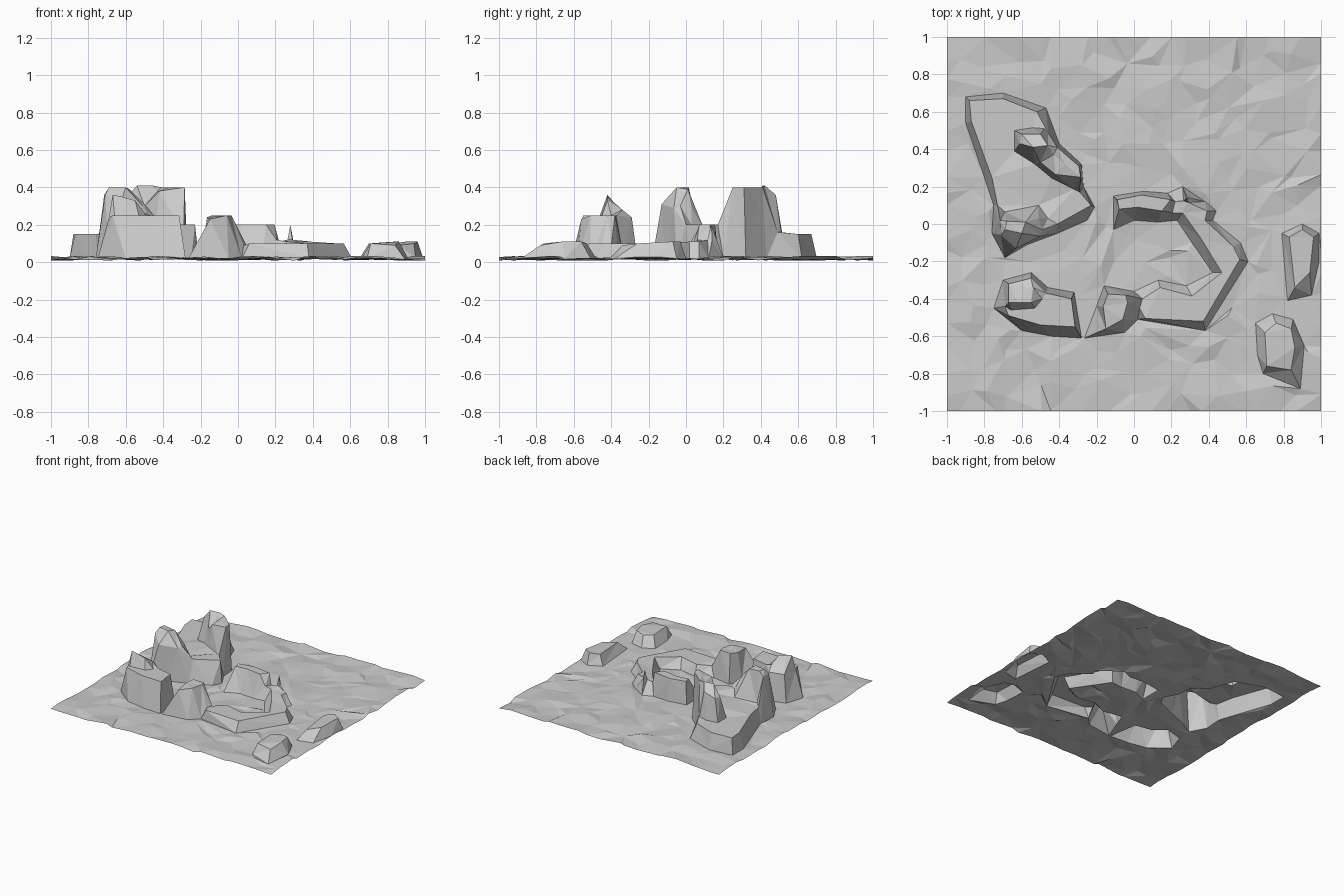
import bpy, random
from mathutils import Vector
from mathutils.geometry import delaunay_2d_cdt

random.seed(7)
pts, zs, edges, bases = [], [], [], {}


def add(x, y, z):
    pts.append(Vector((x, y)))
    zs.append(z)
    return len(pts) - 1


def line(loop, closed=True):
    """Crease line through (x, y, z) points."""
    ids = [add(*p) for p in loop]
    edges.extend(zip(ids, ids[1:] + ids[:1]) if closed else zip(ids, ids[1:]))


def rock(name, base, rim, *creases):
    """Footprint on the ground, upper rim, then extra summit creases."""
    bases[name] = base
    line([(x, y, 0.02) for x, y in base])
    line(rim)
    for c in creases:
        line(c, False)


def inside(x, y, poly):
    hit = False
    for (ax, ay), (bx, by) in zip(poly, poly[1:] + poly[:1]):
        if (ay > y) != (by > y) and x < ax + (y - ay) / (by - ay) * (bx - ax):
            hit = not hit
    return hit


# Long ridge with a low back shelf and three tall peaks
rock("tall_ridge",
     [(-.90, .68), (-.70, .70), (-.47, .62), (-.40, .43), (-.28, .32), (-.27, .20),
      (-.21, .09), (-.25, .02), (-.41, -.05), (-.57, -.11), (-.69, -.18), (-.76, -.05),
      (-.75, .10), (-.80, .25), (-.90, .54)],
     [(-.88, .66, .15), (-.70, .67, .15), (-.52, .60, .15), (-.46, .49, .16),
      (-.41, .41, .40), (-.295, .31, .40), (-.285, .25, .40), (-.29, .17, .20),
      (-.23, .10, .20), (-.41, 0, .20), (-.50, -.065, .29), (-.63, -.13, .31),
      (-.71, -.06, .36), (-.715, .02, .36), (-.73, .10, .15), (-.76, .25, .15), (-.87, .55, .15)],
     # back peak: foot and summit
     [(-.48, .51, .16), (-.54, .515, .15), (-.64, .50, .15), (-.64, .39, .15),
      (-.53, .32, .18), (-.44, .245, .20), (-.32, .185, .20)],
     [(-.61, .43, .33), (-.54, .41, .41), (-.46, .42, .41), (-.50, .48, .36), (-.60, .48, .33)],
     # middle peak summit
     [(-.50, .33, .30), (-.43, .37, .38), (-.37, .32, .40), (-.42, .265, .38)],
     # front peak: summit, ledge and foot
     [(-.69, -.03, .40), (-.60, -.05, .40), (-.58, .01, .39), (-.68, .015, .40)],
     [(-.49, -.03, .30), (-.51, .03, .29)],
     [(-.69, .065, .16), (-.51, .10, .17), (-.46, .03, .20)])

# Block at the front left with a pointed top
rock("front_block",
     [(-.75, -.45), (-.70, -.30), (-.55, -.26), (-.46, -.34), (-.32, -.365),
      (-.28, -.61), (-.44, -.60), (-.60, -.57)],
     [(-.69, -.44, .24), (-.67, -.32, .24), (-.55, -.29, .24), (-.47, -.37, .25),
      (-.335, -.40, .25), (-.315, -.55, .25), (-.50, -.54, .25), (-.67, -.49, .25)],
     [(-.67, -.42, .36), (-.62, -.42, .35), (-.55, -.42, .33), (-.54, -.34, .28)],
     [(-.66, -.46, .25), (-.53, -.45, .25), (-.49, -.40, .25)])

# Curved wall: tower, low arc and the raised inner end
rock("curved_wall",
     [(-.265, -.61), (-.05, -.58), (.02, -.51), (.38, -.57), (.61, -.20), (.57, -.10),
      (.42, .02), (.44, .07), (.38, .12), (.26, .20), (.18, .165), (.05, .175), (-.11, .15),
      (-.11, -.03), (0, .02), (.13, .01), (.19, -.14), (.23, .02), (.31, -.10), (.42, -.26),
      (.28, -.33), (.13, -.30), (0, -.36), (-.16, -.33), (-.20, -.44)],
     [(-.15, -.56, .23), (-.06, -.51, .25), (-.035, -.42, .25), (.03, -.45, .09), (.06, -.505, .10),
      (.37, -.52, .10), (.565, -.19, .10), (.53, -.12, .10), (.38, .02, .11), (.39, .07, .11),
      (.29, .115, .12), (.22, .12, .11), (.195, .13, .20), (.04, .155, .20), (-.09, .13, .20),
      (-.08, .08, .20), (.02, .09, .20), (.15, .07, .20), (.205, .06, .12), (.26, .06, .11),
      (.36, -.08, .10), (.47, -.26, .10), (.31, -.385, .10), (.14, -.34, .10), (.045, -.40, .09),
      (-.045, -.38, .25), (-.14, -.375, .25), (-.165, -.44, .24)],
     # thin spike
     [(.265, .125, .12), (.28, .135, .20), (.295, .14, .12)])

# Two low boulders on the right
rock("right_boulder",
     [(.79, -.05), (.90, 0), (.99, -.05), (.99, -.20), (.95, -.38), (.82, -.41)],
     [(.83, -.07, .10), (.90, -.03, .11), (.96, -.07, .11), (.94, -.26, .10), (.86, -.34, .09)])
rock("front_right_boulder",
     [(.65, -.53), (.74, -.48), (.85, -.51), (.91, -.65), (.89, -.88), (.69, -.80), (.66, -.70)],
     [(.70, -.58, .10), (.76, -.53, .10), (.84, -.56, .11), (.86, -.66, .11),
      (.84, -.78, .09), (.71, -.76, .10)])

# Bumpy ground points: jittered grid outside the rocks, straight at the borders
N = 17
for i in range(N + 1):
    for j in range(N + 1):
        x = -1 + 2 * i / N + (random.uniform(-.05, .05) if 0 < i < N else 0)
        y = -1 + 2 * j / N + (random.uniform(-.05, .05) if 0 < j < N else 0)
        near = [(x + a, y + b) for a in (-.015, .015) for b in (-.015, .015)]
        on_border = i in (0, N) or j in (0, N)
        if on_border or not any(inside(px, py, b) for b in bases.values() for px, py in near):
            add(x, y, random.uniform(.008, .034))
zs[-1] = 0.02

# Triangulate the whole landscape at once so all parts meet exactly
v2, _, tris, orig, _, _ = delaunay_2d_cdt(pts, edges, [], 0, 1e-5, True)
verts = []
for p, ids in zip(v2, orig):
    ids = [k for k in ids if k < len(zs)]
    k = ids[0] if ids else min(range(len(pts)), key=lambda n: (pts[n] - p).length)
    verts.append((p.x, p.y, zs[k]))

# Sort triangles into ground and rocks and make one object for each
groups = {"ground": []}
for t in tris:
    cx, cy = (sum(verts[k][a] for k in t) / 3 for a in (0, 1))
    key = next((n for n, b in bases.items() if inside(cx, cy, b)), "ground")
    groups.setdefault(key, []).append(t)
for name, faces in groups.items():
    used = sorted({k for f in faces for k in f})
    remap = {k: n for n, k in enumerate(used)}
    mesh = bpy.data.meshes.new(name)
    mesh.from_pydata([verts[k] for k in used], [], [[remap[k] for k in f] for f in faces])
    mesh.update()
    bpy.context.collection.objects.link(bpy.data.objects.new(name, mesh))
